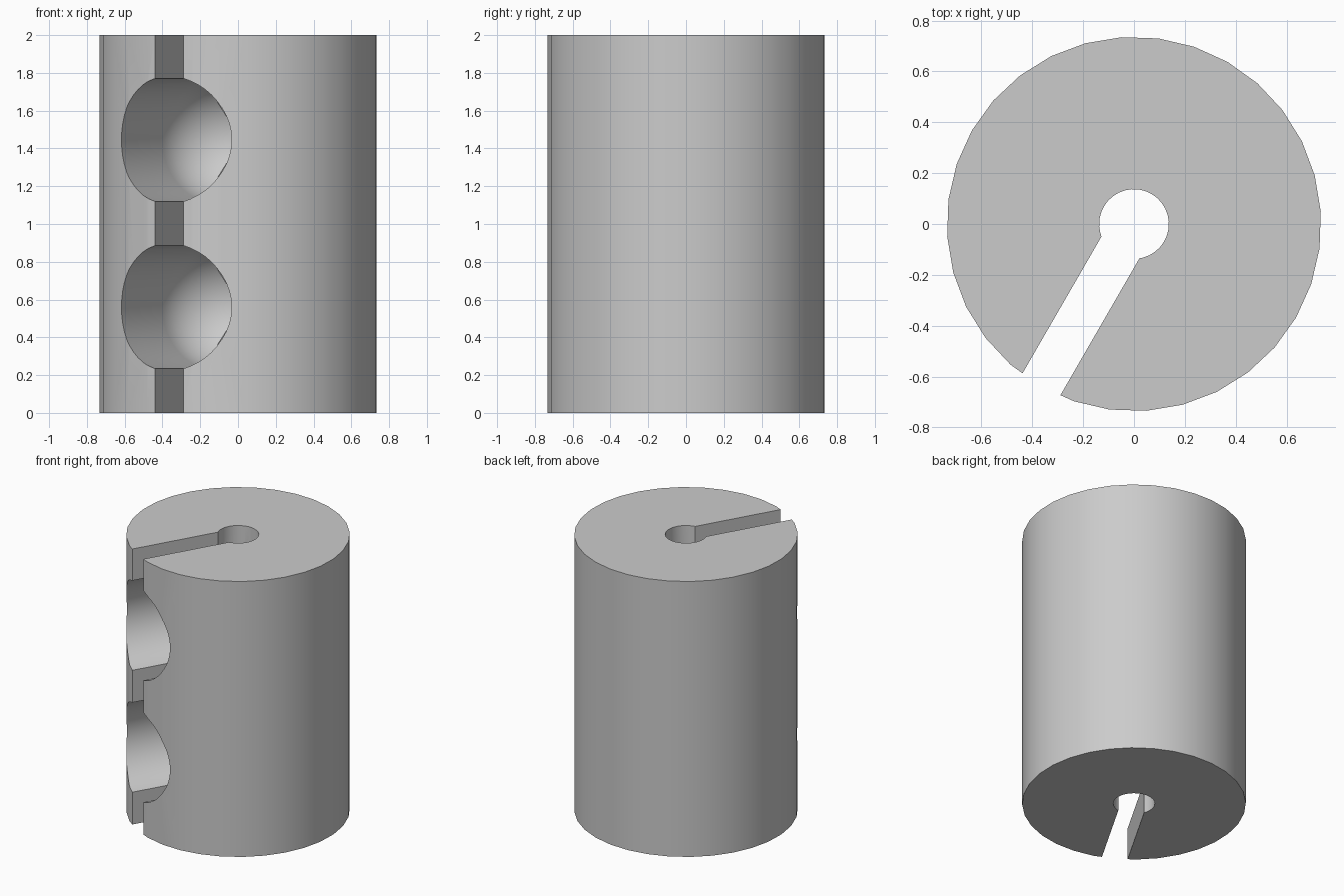
import bpy, bmesh, math
from mathutils import Matrix

if "Cube" in bpy.data.objects:
    bpy.data.objects.remove(bpy.data.objects["Cube"])

R, BORE, HALF_SLOT, HEIGHT = 0.736, 0.137, 0.086, 2.0
POCKET_R, POCKET_S = 0.337, 0.216        # pocket radius, start of its round end
POCKET_Z = (0.56, 1.445)
SIDES = 32
TURN = Matrix.Rotation(math.radians(240), 4, 'Z')   # direction of the slot


def finish(bm, name, matrix):
    bmesh.ops.recalc_face_normals(bm, faces=bm.faces)
    bm.transform(matrix)
    mesh = bpy.data.meshes.new(name)
    bm.to_mesh(mesh)
    bm.free()
    obj = bpy.data.objects.new(name, mesh)
    bpy.context.collection.objects.link(obj)
    return obj


def ring(radius, first, last, sides):
    return [(radius * math.cos(2 * math.pi * k / sides),
             radius * math.sin(2 * math.pi * k / sides))
            for k in range(first, last + 1)]


# Slotted cylinder: outline with slot mouth and bore, extruded upward
step = 2 * math.pi / SIDES
mouth = R - R * (1 - math.cos(step)) * HALF_SLOT / (R * math.sin(step))
throat = math.sqrt(BORE ** 2 - HALF_SLOT ** 2)
outline = [(mouth, HALF_SLOT)] + ring(R, 1, SIDES - 1, SIDES) + [(mouth, -HALF_SLOT)]
outline += [(throat, -HALF_SLOT)] + ring(BORE, 4, 28, 32)[::-1] + [(throat, HALF_SLOT)]
bm = bmesh.new()
base = bm.faces.new([bm.verts.new((x, y, 0)) for x, y in outline])
top = bmesh.ops.extrude_face_region(bm, geom=[base])['geom']
bmesh.ops.translate(bm, vec=(0, 0, HEIGHT),
                    verts=[v for v in top if isinstance(v, bmesh.types.BMVert)])
body = finish(bm, "slotted_cylinder", TURN)


# Round-ended pocket cutter: half capsule profile spun about the slot direction
def pocket_cutter(z):
    bm = bmesh.new()
    n = 12
    pts = [(POCKET_S - POCKET_R * math.cos(i * math.pi / 2 / n),
            POCKET_R * math.sin(i * math.pi / 2 / n)) for i in range(n + 1)]
    pts += [(1.0, POCKET_R), (1.0, 0)]
    verts = [bm.verts.new((x, 0, r)) for x, r in pts]
    edges = [bm.edges.new(pair) for pair in zip(verts, verts[1:])]
    bmesh.ops.spin(bm, geom=verts + edges, cent=(0, 0, 0), axis=(1, 0, 0),
                   angle=2 * math.pi, steps=48, use_merge=False)
    bmesh.ops.remove_doubles(bm, verts=bm.verts, dist=1e-4)
    cutter = finish(bm, "pocket_cutter", Matrix.Translation((0, 0, z)) @ TURN)
    cutter.hide_render = True
    return cutter


bpy.context.view_layer.objects.active = body
body.select_set(True)
for z in POCKET_Z:
    cutter = pocket_cutter(z)
    mod = body.modifiers.new("pocket", 'BOOLEAN')
    mod.operation, mod.solver, mod.object = 'DIFFERENCE', 'EXACT', cutter
    bpy.ops.object.modifier_apply(modifier=mod.name)
    bpy.data.objects.remove(cutter)

# Colour and smooth shading
grey = bpy.data.materials.new("light_grey")
grey.diffuse_color = (0.6, 0.6, 0.6, 1)
grey.use_nodes = True
grey.node_tree.nodes["Principled BSDF"].inputs["Base Color"].default_value = grey.diffuse_color
body.data.materials.clear()
body.data.materials.append(grey)
bpy.ops.object.shade_smooth_by_angle(angle=math.radians(30))
